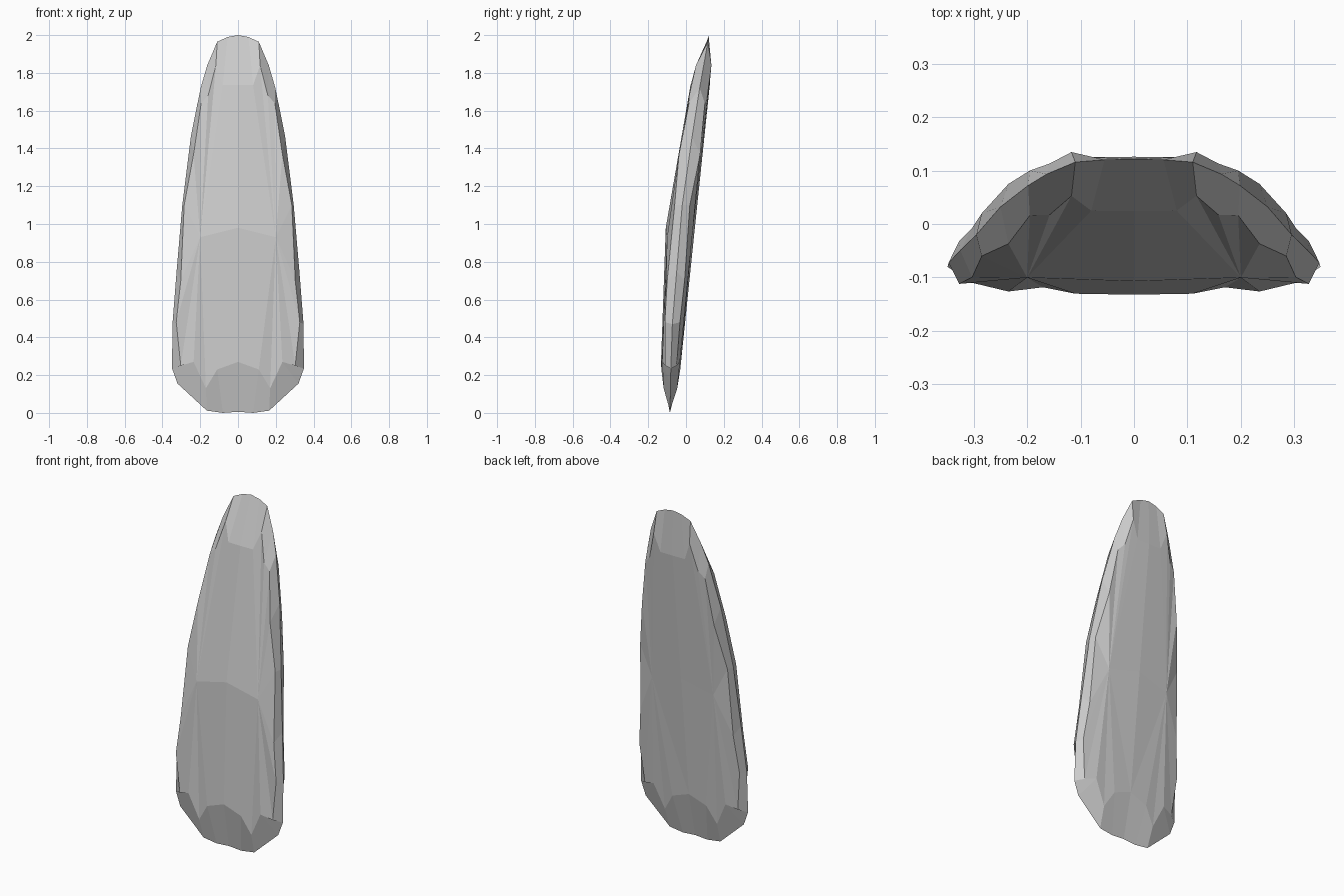
import bpy, bmesh

if "Cube" in bpy.data.objects:
    bpy.data.objects.remove(bpy.data.objects["Cube"])

# Half outline of the knife-like rim (x, z), tip to base
RIM = [(0, 2), (.055, 1.99), (.11, 1.965), (.163, 1.84), (.198, 1.72), (.25, 1.46), (.295, 1.1),
       (.325, .75), (.347, .47), (.349, .235), (.32, .155), (.165, .012), (.08, 0), (0, .006)]
# Matching crease where the bevel meets the broad face (x, z, half thickness)
CREASE = [(0, 1.735, .051), (.08, 1.735, .05), (.117, 1.84, .041), (.158, 1.68, .048),
          (.195, 1.64, .042), (.235, 1.37, .056), (.285, 1.1, .04), (.303, .7, .046),
          (.327, .48, .04), (.303, .25, .03), (.235, .27, .047), (.17, .13, .036),
          (.11, .23, .05), (0, .27, .053)]
# Ridge across the middle of the face
RIDGE = [(0, .98, .077), (.2, .93, .066)]
# Lean of the mid surface (z, y)
LEAN = [(0, -.085), (.25, -.08), (.48, -.072), (1.1, -.02), (1.64, .058), (2, .122)]


def mid(z):
    for (z0, y0), (z1, y1) in zip(LEAN, LEAN[1:]):
        if z <= z1:
            return y0 + (y1 - y0) * (z - z0) / (z1 - z0)
    return LEAN[-1][1]


bm = bmesh.new()
for sx in (1, -1):
    rim = [bm.verts.new((sx * x, mid(z), z)) for x, z in RIM]
    for sy in (1, -1):
        def side(points):
            return [bm.verts.new((sx * x, mid(z) + sy * h, z)) for x, z, h in points]
        crease = side(CREASE)
        centre, hub = side(RIDGE)
        # Bevel band
        for i in range(len(rim) - 1):
            bm.faces.new((rim[i], rim[i + 1], crease[i + 1], crease[i]))
        # Broad face, fanned from the ridge end
        for a, b in zip(crease[1:-1], crease[2:]):
            bm.faces.new((hub, a, b))
        bm.faces.new((centre, hub, crease[1], crease[0]))
        bm.faces.new((centre, crease[-1], hub))

bmesh.ops.remove_doubles(bm, verts=bm.verts, dist=.0005)
bmesh.ops.recalc_face_normals(bm, faces=bm.faces)
mesh = bpy.data.meshes.new("stone_blade")
bm.to_mesh(mesh)
bm.free()
bpy.context.collection.objects.link(bpy.data.objects.new("stone_blade", mesh))
